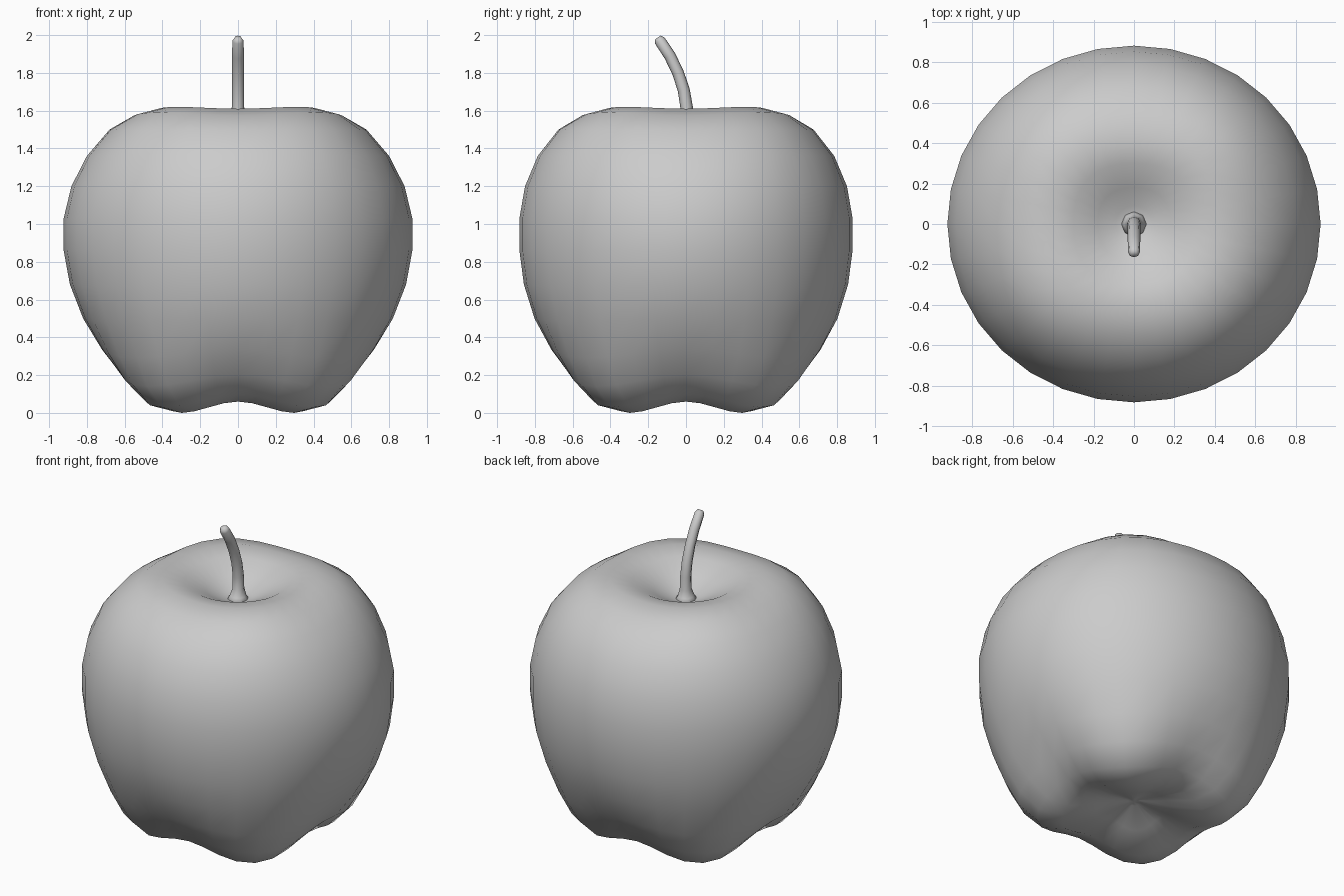
import bpy, bmesh
from math import sin, cos, pi
from mathutils import Vector

if "Cube" in bpy.data.objects:
    bpy.data.objects.remove(bpy.data.objects["Cube"])


def loft(name, rings):
    """Skin a stack of equal-sized rings and close both ends with a fan."""
    bm = bmesh.new()
    loops = [[bm.verts.new(p) for p in ring] for ring in rings]
    n = len(loops[0])
    for a, b in zip(loops, loops[1:]):
        for i in range(n):
            j = (i + 1) % n
            bm.faces.new((a[i], a[j], b[j], b[i]))
    for loop in (loops[0], loops[-1]):
        cap = bm.faces.new(loop)
        bmesh.ops.poke(bm, faces=[cap])
    bmesh.ops.recalc_face_normals(bm, faces=bm.faces)
    mesh = bpy.data.meshes.new(name)
    bm.to_mesh(mesh)
    bm.free()
    mesh.shade_smooth()
    obj = bpy.data.objects.new(name, mesh)
    bpy.context.collection.objects.link(obj)
    return obj


# Fruit: (radius, z) profile along the axes (valleys) and along the diagonals (lobes)
valley = [(.04, .125), (.2, .095), (.38, .06), (.5, .1), (.61, .2), (.72, .335),
          (.82, .5), (.89, .68), (.923, .86), (.923, 1.03), (.882, 1.2),
          (.8, 1.36), (.68, 1.5), (.55, 1.575), (.42, 1.61), (.3, 1.59),
          (.18, 1.53), (.09, 1.485), (.03, 1.47)]
lobe = [(.04, .12), (.22, .055), (.42, 0), (.57, .03), (.68, .14), (.76, .29),
        (.84, .48), (.9, .67), (.925, .86), (.925, 1.03), (.89, 1.2),
        (.82, 1.36), (.715, 1.5), (.59, 1.59), (.45, 1.62), (.32, 1.6),
        (.19, 1.535), (.09, 1.485), (.03, 1.47)]
SIDES = 32
rings = []
for (r0, z0), (r1, z1) in zip(valley, lobe):
    ring = []
    for i in range(SIDES):
        a = 2 * pi * i / SIDES
        t = (1 - cos(4 * a)) / 2
        r, z = r0 + (r1 - r0) * t, z0 + (z1 - z0) * t
        depth = 1 - .045 * (r / .925) ** 6      # slightly narrower front to back
        ring.append((r * cos(a), r * sin(a) * depth, z))
    rings.append(ring)
loft("apple_body", rings)

# Stem: (y, z, radius) path leaning to the front, flared at the base
path = [(0, 1.45, .08), (0, 1.495, .05), (.004, 1.54, .035), (.003, 1.62, .033),
        (-.012, 1.71, .032), (-.042, 1.80, .031), (-.085, 1.89, .031),
        (-.138, 1.97, .03), (-.15, 1.987, .018)]
pts = [Vector((0, y, z)) for y, z, _ in path]
rings = []
for k, (p, (_, _, r)) in enumerate(zip(pts, path)):
    tangent = (pts[min(k + 1, len(pts) - 1)] - pts[max(k - 1, 0)]).normalized()
    side = Vector((1, 0, 0))
    up = tangent.cross(side)
    rings.append([p + r * (cos(a) * side + sin(a) * up)
                  for a in (2 * pi * i / 8 for i in range(8))])
loft("apple_stem", rings)
